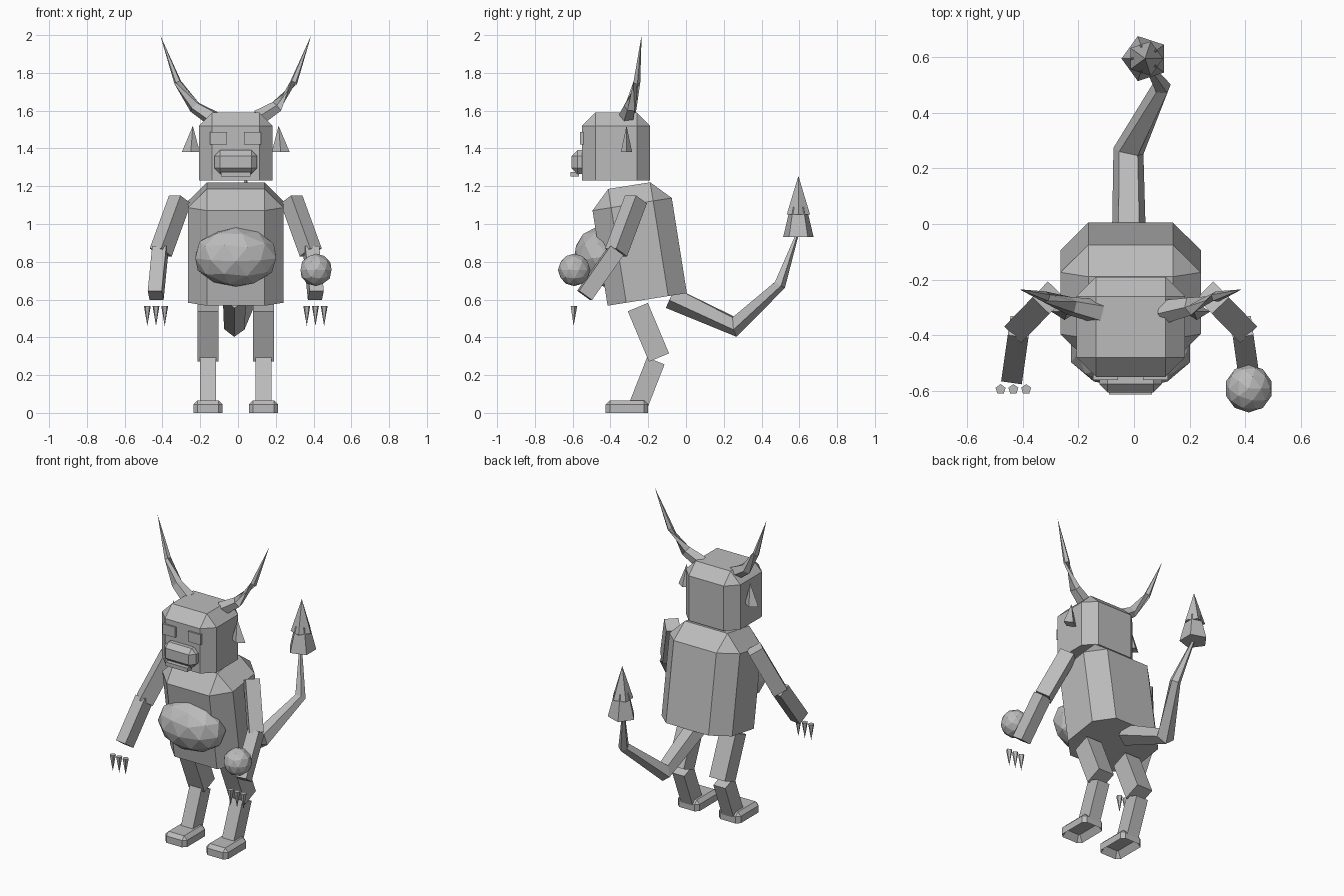
import bpy, bmesh, math
from mathutils import Vector, Matrix

if "Cube" in bpy.data.objects:
    bpy.data.objects.remove(bpy.data.objects["Cube"])

CX = -0.012  # symmetry plane of the body
grey = bpy.data.materials.new("grey")
grey.diffuse_color = (0.5, 0.5, 0.5, 1)
grey.use_nodes = True
grey.node_tree.nodes["Principled BSDF"].inputs["Base Color"].default_value = grey.diffuse_color


def finish(name, bm):
    bmesh.ops.recalc_face_normals(bm, faces=bm.faces[:])
    me = bpy.data.meshes.new(name)
    bm.to_mesh(me)
    bm.free()
    me.materials.append(grey)
    ob = bpy.data.objects.new(name, me)
    bpy.context.collection.objects.link(ob)
    return ob


def box(name, c, size, bevel=0, axis=2, sign=-1, tilt=0, hollow=0):
    """Box whose edges are bevelled except around the face at axis/sign."""
    bm = bmesh.new()
    bmesh.ops.create_cube(bm, size=1)
    bmesh.ops.scale(bm, vec=size, verts=bm.verts[:])
    if bevel:
        edges = [e for e in bm.edges if not all(v.co[axis] * sign > 0 for v in e.verts)]
        bmesh.ops.bevel(bm, geom=edges, offset=bevel, segments=1, affect='EDGES')
    if hollow:
        bm.normal_update()
        under = [f for f in bm.faces if f.normal.z < -0.9]
        bmesh.ops.inset_region(bm, faces=under, thickness=hollow, depth=0)
        for v in {v for f in under for v in f.verts}:
            v.co.z += 0.04
    bmesh.ops.transform(bm, matrix=Matrix.Translation(c) @ Matrix.Rotation(tilt, 4, 'X'),
                        verts=bm.verts[:])
    return finish(name, bm)


def limb(name, p0, p1, w, d):
    """Square bar between two points."""
    p0, p1 = Vector(p0), Vector(p1)
    ax = p1 - p0
    h = ax.cross(Vector((0, 0, 1))).normalized()
    n = ax.normalized().cross(h)
    bm = bmesh.new()
    bmesh.ops.create_cube(bm, size=1)
    for v in bm.verts:
        x, y, z = v.co
        v.co = (p0 + p1) / 2 + h * x * w + n * y * d + ax * z
    return finish(name, bm)


def tube(name, pts, radii, sides=5):
    """Tapering tube along a path; a zero radius closes to a point."""
    bm = bmesh.new()
    pts = [Vector(p) for p in pts]
    rings = []
    for i, (p, r) in enumerate(zip(pts, radii)):
        t = Vector((0, 0, 0))
        if i > 0:
            t += (p - pts[i - 1]).normalized()
        if i < len(pts) - 1:
            t += (pts[i + 1] - p).normalized()
        t.normalize()
        a = (Vector((0, 1, 0.2)) if abs(t.x) > 0.5 else Vector((1, 0, 0)))
        a = (a - t * a.dot(t)).normalized()
        b = t.cross(a)
        k = sides if r > 0 else 1
        rings.append([bm.verts.new(p + r * (a * math.cos(q) + b * math.sin(q)))
                      for q in [2 * math.pi * j / sides + math.pi / 2 for j in range(k)]])
    for A, B in zip(rings, rings[1:]):
        for j in range(sides):
            k = (j + 1) % sides
            if len(B) == 1:
                bm.faces.new((A[j], A[k], B[0]))
            else:
                bm.faces.new((A[j], A[k], B[k], B[j]))
    for R in (rings[0], rings[-1]):
        if len(R) > 1:
            bm.faces.new(R)
    return finish(name, bm)


def cone(name, c, z0, z1, r0, r1, sides=5, squash=1, turn=0):
    bm = bmesh.new()
    bmesh.ops.create_cone(bm, cap_ends=True, segments=sides, radius1=r0, radius2=r1, depth=z1 - z0)
    if r1 == 0:
        bmesh.ops.remove_doubles(bm, verts=bm.verts[:], dist=1e-5)
    bmesh.ops.rotate(bm, matrix=Matrix.Rotation(turn, 3, 'Z'), verts=bm.verts[:])
    for v in bm.verts:
        v.co.y *= squash
    bmesh.ops.translate(bm, vec=(c[0], c[1], (z0 + z1) / 2), verts=bm.verts[:])
    return finish(name, bm)


def ball(name, c, size, tilt=0):
    bm = bmesh.new()
    bmesh.ops.create_icosphere(bm, subdivisions=2, radius=1)
    m = Matrix.Translation(c) @ Matrix.Rotation(tilt, 4, 'X') @ Matrix.Diagonal((*size, 1))
    bmesh.ops.transform(bm, matrix=m, verts=bm.verts[:])
    return finish(name, bm)


lean = math.radians(9)

# Body, belly, head
box("torso", (CX, -0.253, 0.902), (0.505, 0.425, 0.61), 0.1, tilt=lean)
ball("belly", (CX, -0.455, 0.825), (0.225, 0.14, 0.158), lean)
box("head", (CX, -0.37, 1.41), (0.39, 0.36, 0.36), 0.07)

# Muzzle and lip
box("muzzle", (CX, -0.573, 1.328), (0.225, 0.065, 0.125), 0.03, axis=1, sign=1)
box("lip", (CX, -0.59, 1.263), (0.155, 0.045, 0.025))

for side, s in (("left", -1), ("right", 1)):
    def P(x, y, z):
        return (CX + s * x, y, z)

    # Face details
    box(side + "_eye", P(0.09, -0.552, 1.454), (0.09, 0.018, 0.067))
    ear = cone(side + "_ear", P(0.0, 0, 0), 1.38, 1.52, 0.048, 0, 4, 0.63)
    for v in ear.data.vertices:  # apex leans toward the head
        v.co.x += s * (0.227 if v.co.z > 1.45 else 0.238)
        v.co.y += -0.315
    tube(side + "_horn",
         [P(0.12, -0.315, 1.56), P(0.217, -0.295, 1.62), P(0.307, -0.262, 1.75), P(0.4, -0.235, 2.0)],
         [0.045, 0.034, 0.02, 0])

    # Arms and claws
    limb(side + "_upper_arm", P(0.295, -0.265, 1.13), P(0.397, -0.37, 0.85), 0.085, 0.09)
    limb(side + "_forearm", P(0.4, -0.37, 0.86), P(0.424, -0.537, 0.622), 0.075, 0.085)
    for i in (-1, 0, 1):
        c = cone(side + "_claw", P(0.422 + i * 0.046, -0.595, 0), -0.565, -0.46, 0.019, 0)
        for v in c.data.vertices:  # point downward
            v.co.z = 0.46 + (0.105 if v.co.z < -0.5 else 0)
        c.data.flip_normals()

    # Legs and feet
    limb(side + "_thigh", P(0.147, -0.255, 0.56), P(0.147, -0.143, 0.293), 0.112, 0.115)
    limb(side + "_shin", P(0.147, -0.16, 0.275), P(0.147, -0.252, 0.04), 0.085, 0.1)
    box(side + "_foot", P(0.147, -0.313, 0.033), (0.155, 0.225, 0.066), 0.022, hollow=0.03)

# Ball held above the right hand
ball("held_ball", (0.413, -0.592, 0.757), (0.086, 0.086, 0.086))

# Tail and its arrow tip
tube("tail", [(-0.018, -0.08, 0.615), (-0.02, 0.26, 0.46), (0.1, 0.495, 0.68), (0.035, 0.59, 0.95)],
     [0.065, 0.058, 0.034, 0.008])
cone("tail_tip_base", (0.04, 0.595), 0.93, 1.09, 0.085, 0.045, turn=math.pi / 2)
cone("tail_tip_point", (0.04, 0.595), 1.05, 1.255, 0.065, 0, turn=-math.pi / 2)
